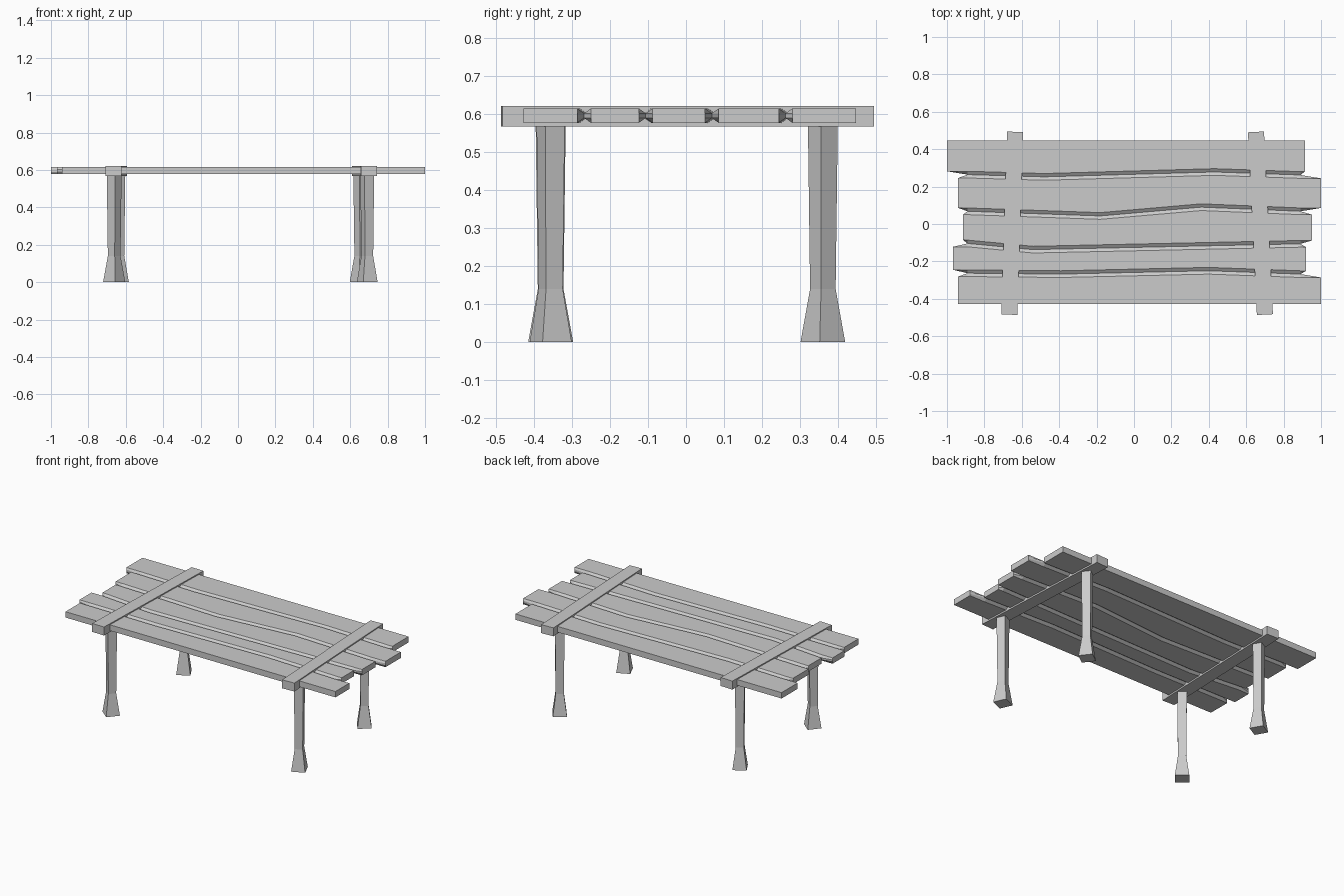
import bpy, bmesh
from math import radians, cos, sin

if "Cube" in bpy.data.objects:
    bpy.data.objects.remove(bpy.data.objects["Cube"])

CHAMFER = 0.018


def make(name, sections):
    """Skin a list of matching closed cross-sections and cap both ends."""
    bm = bmesh.new()
    rings = [[bm.verts.new(p) for p in s] for s in sections]
    n = len(rings[0])
    for a, b in zip(rings, rings[1:]):
        for i in range(n):
            j = (i + 1) % n
            bm.faces.new((a[i], a[j], b[j], b[i]))
    bm.faces.new(rings[0])
    bm.faces.new(rings[-1])
    bmesh.ops.recalc_face_normals(bm, faces=bm.faces)
    me = bpy.data.meshes.new(name)
    bm.to_mesh(me)
    bm.free()
    ob = bpy.data.objects.new(name, me)
    bpy.context.collection.objects.link(ob)
    return ob


def sample(line, x):
    """Linear interpolation along a wavy seam, clamped at its ends."""
    if x <= line[0][0]:
        return line[0][1]
    for (xa, ya), (xb, yb) in zip(line, line[1:]):
        if x <= xb:
            return ya + (yb - ya) * (x - xa) / (xb - xa)
    return line[-1][1]


# Seams between planks, back to front; outermost edges are straight
seams = [
    [(-1, 0.447), (1, 0.447)],
    [(-0.89, 0.264), (-0.48, 0.252), (0.43, 0.278), (0.89, 0.262)],
    [(-0.89, 0.068), (-0.18, 0.043), (0.36, 0.09), (0.89, 0.068)],
    [(-0.89, -0.104), (-0.54, -0.137), (0.89, -0.106)],
    [(-0.89, -0.263), (-0.39, -0.268), (0.40, -0.25), (0.89, -0.268)],
    [(-1, -0.428), (1, -0.428)],
]
ends = [(-1, 0.913), (-0.94, 1), (-0.914, 0.952), (-0.968, 0.92), (-0.94, 1)]

# Table top planks, sides pointed along the seams and square at the ends
for k, (x0, x1) in enumerate(ends):
    hi, lo = seams[k], seams[k + 1]
    inner = {x for s in (hi, lo) for x, _ in s if abs(x) < 0.9}
    xs = [x0] + sorted(inner) + [x1]
    ch_hi = 0 if k == 0 else CHAMFER
    ch_lo = 0 if k == 4 else CHAMFER
    secs = []
    for x in xs:
        a, b = sample(hi, x), sample(lo, x)
        ta, tb = a - ch_hi, b + ch_lo
        if x in (x0, x1):
            a, b = ta, tb
        zt, zb, zm, r = 0.615, 0.577, 0.596, 0.006
        secs.append([(x, ta, zt), (x, a, zm + r), (x, a, zm - r), (x, ta, zb),
                     (x, tb, zb), (x, b, zm - r), (x, b, zm + r), (x, tb, zt)])
    make(f"plank_{k + 1}", secs)

# Cross battens wrapping the planks
for name, cx, ang in (("left_batten", -0.651, -1.8), ("right_batten", 0.676, 2.8)):
    w, z0, z1 = 0.043, 0.567, 0.622
    secs = [[(-w, y, z0), (w, y, z0), (w, y, z1), (-w, y, z1)] for y in (-0.489, 0.489)]
    ob = make(name, secs)
    ob.location = (cx, 0.004, 0)
    ob.rotation_euler.z = radians(ang)

# Square legs, each twisted a little and flared at the foot
legs = [("front_right_leg", 0.691, -0.356, 24), ("back_right_leg", 0.656, 0.36, 37),
        ("front_left_leg", -0.662, -0.356, 50), ("back_left_leg", -0.641, 0.36, 30)]
for name, x, y, ang in legs:
    secs = [[(-h, -h, z), (h, -h, z), (h, h, z), (-h, h, z)]
            for z, h in ((0, 0.042), (0.14, 0.024), (0.57, 0.028))]
    ob = make(name, secs)
    ob.location = (x, y, 0)
    ob.rotation_euler.z = radians(ang)
